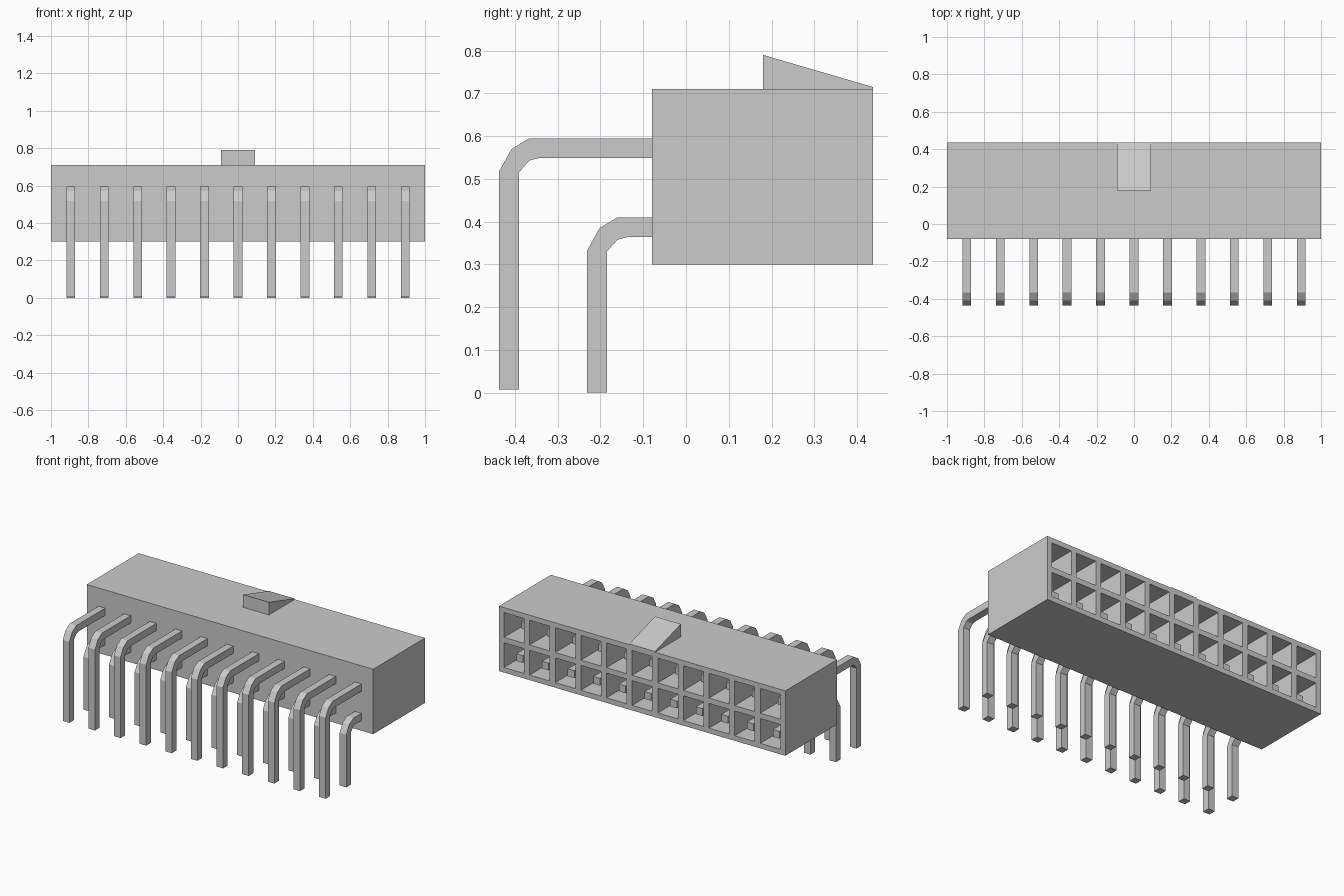
import bpy
import bmesh
from mathutils import Vector

cube = bpy.data.objects.get("Cube")
if cube:
    bpy.data.objects.remove(cube, do_unlink=True)

COLUMNS = 11
PITCH = 0.179
COLUMN_X = [(i - (COLUMNS - 1) / 2) * PITCH for i in range(COLUMNS)]
ROW_Z = [0.41, 0.60]
FRONT, BACK, BOTTOM, TOP = -0.08, 0.437, 0.30, 0.71

grey = bpy.data.materials.new("plain_grey")
grey.use_nodes = True
colour = (0.6, 0.6, 0.6, 1)
grey.diffuse_color = colour
grey.node_tree.nodes["Principled BSDF"].inputs["Base Color"].default_value = colour


def finish(name, bm):
    bmesh.ops.recalc_face_normals(bm, faces=bm.faces)
    mesh = bpy.data.meshes.new(name)
    bm.to_mesh(mesh)
    bm.free()
    mesh.materials.append(grey)
    obj = bpy.data.objects.new(name, mesh)
    bpy.context.collection.objects.link(obj)
    return obj


def side_profile(name, points, width):
    """Extrude a (y, z) outline along x, centred on x = 0."""
    bm = bmesh.new()
    face = bm.faces.new([bm.verts.new((-width / 2, y, z)) for y, z in points])
    new = bmesh.ops.extrude_face_region(bm, geom=[face])["geom"]
    verts = [g for g in new if isinstance(g, bmesh.types.BMVert)]
    bmesh.ops.translate(bm, verts=verts, vec=(width, 0, 0))
    return finish(name, bm)


# Housing block, sliced along the cell borders
bm = bmesh.new()
bmesh.ops.create_cube(bm, size=1)
bmesh.ops.scale(bm, vec=(2, BACK - FRONT, TOP - BOTTOM), verts=bm.verts)
bmesh.ops.translate(bm, vec=(0, (FRONT + BACK) / 2, (BOTTOM + TOP) / 2), verts=bm.verts)
HALF_W, HALF_H = 0.07, 0.078
cuts = [(Vector((x + s * HALF_W, 0, 0)), Vector((1, 0, 0))) for x in COLUMN_X for s in (-1, 1)]
cuts += [(Vector((0, 0, z + s * HALF_H)), Vector((0, 0, 1))) for z in ROW_Z for s in (-1, 1)]
for co, no in cuts:
    bmesh.ops.bisect_plane(bm, geom=bm.verts[:] + bm.edges[:] + bm.faces[:],
                           plane_co=co, plane_no=no)

# Sockets pushed in from the back face
cells = []
for face in bm.faces:
    c = face.calc_center_median()
    if (c.y > BACK - 0.001 and min(abs(c.x - x) for x in COLUMN_X) < 0.01
            and min(abs(c.z - z) for z in ROW_Z) < 0.01):
        cells.append(face)
floors = bmesh.ops.extrude_discrete_faces(bm, faces=cells)["faces"]
bmesh.ops.translate(bm, vec=(0, -0.42, 0), verts=list({v for f in floors for v in f.verts}))
outer = [e for e in bm.edges if all(v.co.y < FRONT + 0.001 for v in e.verts)]
bmesh.ops.dissolve_limit(bm, angle_limit=0.01, verts=list({v for e in outer for v in e.verts}),
                         edges=outer)
finish("housing", bm)

# Latch ramp on top
side_profile("latch_ramp", [(0.18, TOP - 0.01), (0.18, 0.79), (BACK, 0.715), (BACK, TOP - 0.01)], 0.18)


# Bent pins: outer corner, foot height and tip position for each row
def pin_outline(y, z, foot, tip):
    t = 0.046
    return [(y, foot), (y, z - 0.077), (y + 0.029, z - 0.025), (y + 0.07, z),
            (tip, z), (tip, z - t), (y + 0.095, z - t), (y + 0.071, z - 0.052),
            (y + t, z - 0.08), (y + t, foot)]


for row, y, z, foot, tip in (("upper", -0.437, 0.595, 0.007, 0.33),
                             ("lower", -0.231, 0.41, 0.0, 0.38)):
    first = side_profile(row + "_pin", pin_outline(y, z, foot, tip), 0.046)
    for i, x in enumerate(COLUMN_X):
        pin = first
        if i:
            pin = bpy.data.objects.new(f"{row}_pin_{i + 1}", first.data)
            bpy.context.collection.objects.link(pin)
        pin.location.x = x
